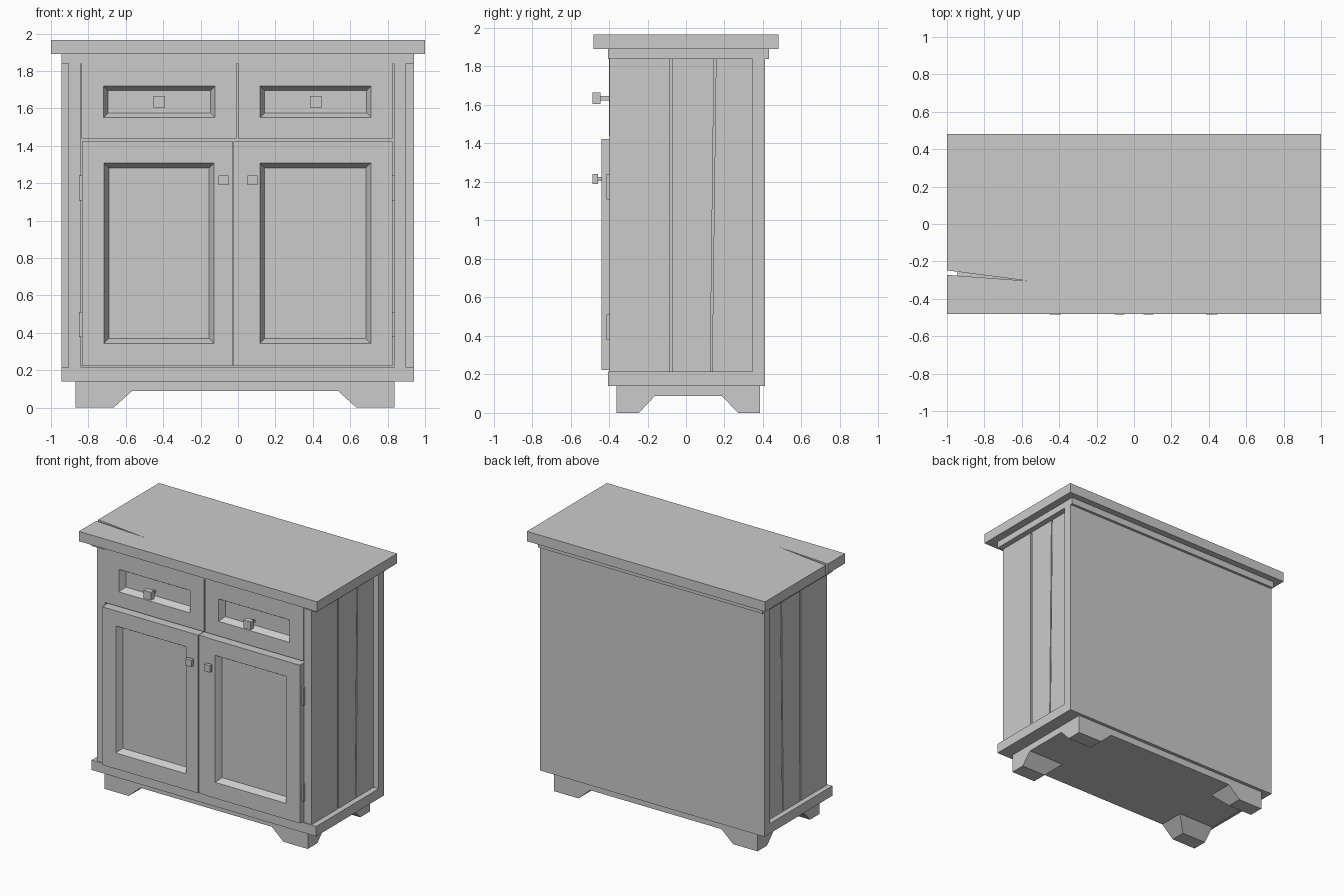
import bpy
import bmesh

if "Cube" in bpy.data.objects:
    bpy.data.objects.remove(bpy.data.objects["Cube"], do_unlink=True)

GREY = (0.6, 0.6, 0.6, 1.0)
paint = bpy.data.materials.new("plain grey")
paint.diffuse_color = GREY
paint.use_nodes = True
paint.node_tree.nodes["Principled BSDF"].inputs["Base Color"].default_value = GREY


def finish(name, bm):
    bmesh.ops.recalc_face_normals(bm, faces=bm.faces)
    mesh = bpy.data.meshes.new(name)
    bm.to_mesh(mesh)
    bm.free()
    mesh.materials.append(paint)
    obj = bpy.data.objects.new(name, mesh)
    bpy.context.collection.objects.link(obj)
    return obj


def loft(name, rings):
    """Solid through matching closed rings of points, capped at both ends."""
    bm = bmesh.new()
    loops = [[bm.verts.new(p) for p in ring] for ring in rings]
    for a, b in zip(loops, loops[1:]):
        for i in range(len(a)):
            j = (i + 1) % len(a)
            bm.faces.new((a[i], a[j], b[j], b[i]))
    bm.faces.new(loops[0])
    bm.faces.new(loops[-1])
    return finish(name, bm)


def flat_ring(x, y, z):
    return [(x[0], y[0], z), (x[1], y[0], z), (x[1], y[1], z), (x[0], y[1], z)]


def upright_ring(x, z, y):
    return [(x[0], y, z[0]), (x[1], y, z[0]), (x[1], y, z[1]), (x[0], y, z[1])]


def box(name, x, y, z):
    return loft(name, [flat_ring(x, y, z[0]), flat_ring(x, y, z[1])])


def framed_front(name, x, z, hole_x, hole_z, front, depth=0.045, slope=0.026):
    """Door or drawer front with a sloped, sunken panel."""
    in_x = (hole_x[0] + slope, hole_x[1] - slope)
    in_z = (hole_z[0] + slope, hole_z[1] - slope)
    loft(name, [upright_ring(x, z, -0.34), upright_ring(x, z, front),
                upright_ring(hole_x, hole_z, front),
                upright_ring(in_x, in_z, front + depth)])


def knob(name, x, z, size, thick, base):
    h = size / 2
    box(name + "_head", (x - h, x + h), (-0.485, -0.485 + thick), (z - h, z + h))
    box(name + "_stem", (x - 0.011, x + 0.011), (-0.485 + thick, base), (z - 0.011, z + 0.011))


# Worktop with a tapering split at one end
split_top = [(-1, -0.48), (1, -0.48), (1, 0.48), (-1, 0.48),
             (-1, -0.248), (-0.57, -0.304), (-1, -0.272)]
loft("worktop", [[(x, y, z) for x, y in split_top] for z in (1.89, 1.965)])

# Carcass and mouldings
box("carcass_core", (-0.88, 0.87), (-0.33, 0.36), (0.16, 1.86))
box("top_moulding", (-0.945, 0.94), (-0.405, 0.43), (1.84, 1.89))
box("bottom_moulding", (-0.945, 0.94), (-0.405, 0.41), (0.14, 0.215))
box("back_panel", (-0.945, 0.94), (0.345, 0.41), (0.14, 1.86))

# Side planks with narrow gaps, and front stiles
for side, inner, outer in (("right", -0.87, -0.905), ("left", 0.86, 0.897)):
    x = sorted((inner, outer))
    # each plank: front and back edge at the bottom, then at the top
    planks = ((-0.33, -0.085, -0.33, -0.087), (-0.073, 0.126, -0.073, 0.146),
              (0.135, 0.345, 0.156, 0.345))
    for n, (a, b, c, d) in enumerate(planks, 1):
        loft(f"{side}_side_plank_{n}", [flat_ring(x, (a, b), 0.2),
                                        flat_ring(x, (c, d), 1.85)])
    stile = sorted((outer, outer + 0.066 if outer < 0 else outer - 0.064))
    box(f"{side}_front_stile", stile, (-0.397, -0.33), (0.2, 1.85))

# Drawer fronts and knobs
DRAWER_Z, DRAWER_HOLE = (1.438, 1.84), (1.55, 1.72)
framed_front("right_drawer", (-0.836, -0.007), DRAWER_Z, (-0.72, -0.122), DRAWER_HOLE, -0.4)
framed_front("left_drawer", (0.001, 0.83), DRAWER_Z, (0.117, 0.712), DRAWER_HOLE, -0.4)
knob("right_drawer_knob", -0.422, 1.635, 0.062, 0.042, -0.398)
knob("left_drawer_knob", 0.415, 1.635, 0.062, 0.042, -0.398)

# Doors with a strip between them
DOOR_Z, DOOR_HOLE = (0.222, 1.422), (0.343, 1.307)
framed_front("right_door", (-0.834, -0.027), DOOR_Z, (-0.717, -0.128), DOOR_HOLE, -0.44)
framed_front("left_door", (0.038, 0.827), DOOR_Z, (0.117, 0.71), DOOR_HOLE, -0.44)
box("door_strip", (-0.024, 0.038), (-0.434, -0.34), DOOR_Z)
knob("right_door_knob", -0.077, 1.215, 0.052, 0.027, -0.438)
knob("left_door_knob", 0.078, 1.215, 0.052, 0.027, -0.438)

# Hinges
for side, x in (("right", -0.838), ("left", 0.829)):
    for level, z in (("lower", 0.445), ("upper", 1.175)):
        box(f"{side}_{level}_hinge", (x - 0.011, x + 0.011), (-0.413, -0.39),
            (z - 0.067, z + 0.067))

# Base plate and four tapering feet
BASE_X, BASE_Y = (-0.87, 0.838), (-0.36, 0.385)
box("base_plate", BASE_X, BASE_Y, (0.088, 0.15))
for side, x, sx in (("right", BASE_X[0], 1), ("left", BASE_X[1], -1)):
    for end, y, sy in (("front", BASE_Y[0], 1), ("back", BASE_Y[1], -1)):
        rings = []
        for length, width, z in ((0.205, 0.115, 0.0), (0.305, 0.2, 0.09)):
            rings.append(flat_ring(sorted((x, x + sx * length)),
                                   sorted((y, y + sy * width)), z))
        loft(f"{end}_{side}_foot", rings)
